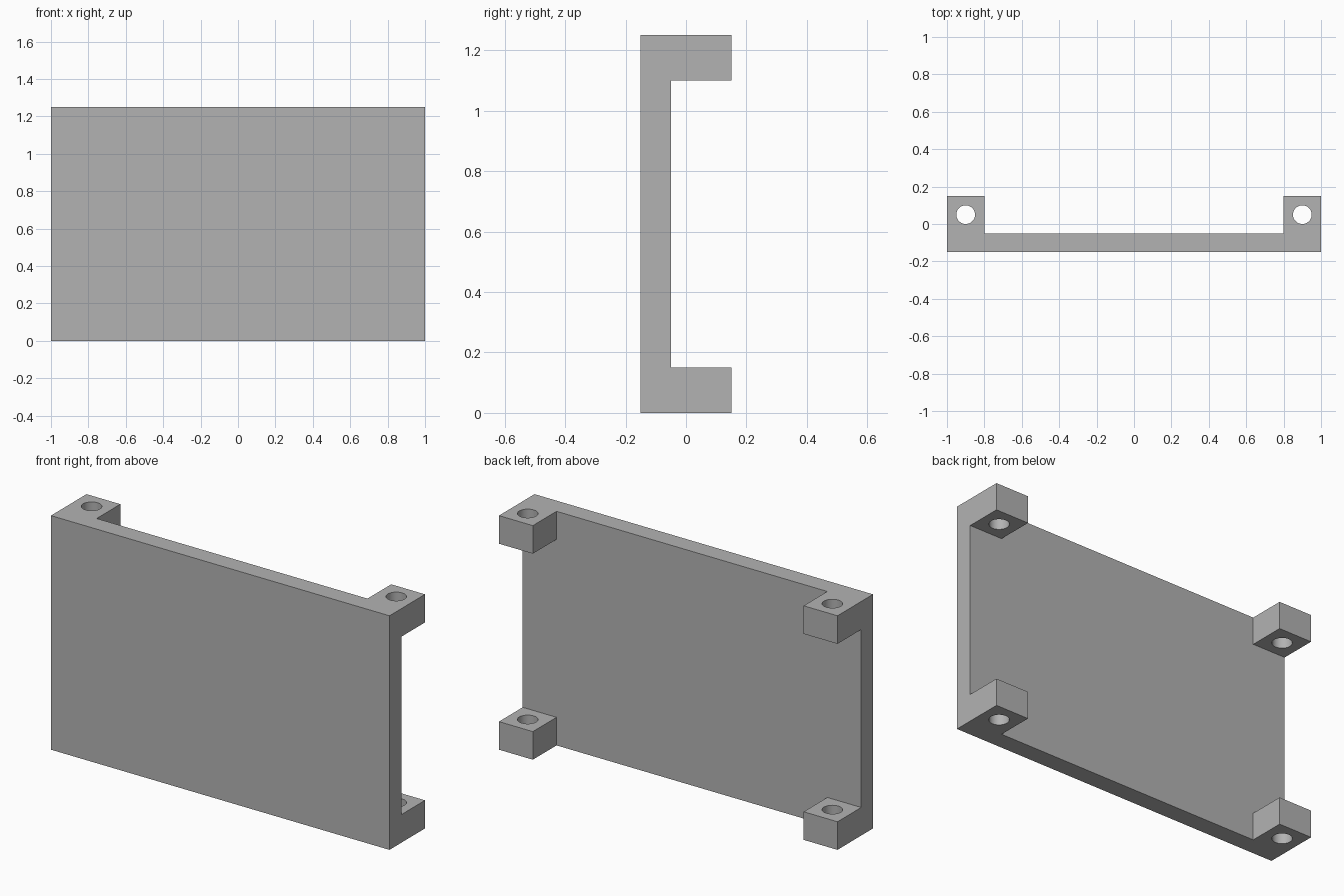
import bpy
import bmesh
import math

if "Cube" in bpy.data.objects:
    bpy.data.objects.remove(bpy.data.objects["Cube"], do_unlink=True)

WIDTH, HEIGHT = 2.0, 1.25
FRONT, BACK, LUG_BACK = -0.15, -0.05, 0.15
LUG_W, LUG_H = 0.2, 0.15
HOLE_R = 0.05

# Grey material
grey = bpy.data.materials.new("plain_grey")
grey.use_nodes = True
colour = (0.45, 0.45, 0.45, 1)
grey.diffuse_color = colour
grey.node_tree.nodes["Principled BSDF"].inputs["Base Color"].default_value = colour


def make_object(name, bm):
    mesh = bpy.data.meshes.new(name)
    bm.to_mesh(mesh)
    bm.free()
    mesh.materials.append(grey)
    obj = bpy.data.objects.new(name, mesh)
    bpy.context.collection.objects.link(obj)
    return obj


# Flat panel
bm = bmesh.new()
bmesh.ops.create_cube(bm, size=1)
bmesh.ops.scale(bm, vec=(WIDTH, BACK - FRONT, HEIGHT), verts=bm.verts)
bmesh.ops.translate(bm, vec=(0, (FRONT + BACK) / 2, HEIGHT / 2), verts=bm.verts)

# Corner lugs, pulled out of the panel's back corners
lug_x = WIDTH / 2 - LUG_W
cuts = [((x, 0, 0), (1, 0, 0)) for x in (-lug_x, lug_x)]
cuts += [((0, 0, z), (0, 0, 1)) for z in (LUG_H, HEIGHT - LUG_H)]
for point, normal in cuts:
    bmesh.ops.bisect_plane(bm, geom=bm.verts[:] + bm.edges[:] + bm.faces[:],
                           plane_co=point, plane_no=normal)
bm.normal_update()
corners = []
for face in bm.faces:
    c = face.calc_center_median()
    if face.normal.y > 0.9 and abs(c.x) > lug_x and abs(c.z - HEIGHT / 2) > HEIGHT / 2 - LUG_H:
        corners.append(face)
for face in corners:
    new = bmesh.ops.extrude_discrete_faces(bm, faces=[face])["faces"]
    bmesh.ops.translate(bm, vec=(0, LUG_BACK - BACK, 0), verts=new[0].verts)
bmesh.ops.recalc_face_normals(bm, faces=bm.faces)
bmesh.ops.dissolve_limit(bm, angle_limit=math.radians(1), verts=bm.verts, edges=bm.edges)
panel = make_object("panel_with_corner_lugs", bm)

# Screw holes running vertically through the lugs
bm = bmesh.new()
for x in (-1, 1):
    for z in (LUG_H / 2, HEIGHT - LUG_H / 2):
        rod = bmesh.ops.create_cone(bm, cap_ends=True, segments=32, radius1=HOLE_R,
                                    radius2=HOLE_R, depth=LUG_H * 1.5)
        bmesh.ops.translate(bm, vec=(x * (WIDTH - LUG_W) / 2, HOLE_R, z), verts=rod["verts"])
cutter = make_object("hole_cutter", bm)
cutter.hide_render = True

bpy.ops.object.select_all(action="DESELECT")
panel.select_set(True)
bpy.context.view_layer.objects.active = panel
holes = panel.modifiers.new("screw_holes", "BOOLEAN")
holes.operation = "DIFFERENCE"
holes.solver = "EXACT"
holes.object = cutter
bpy.ops.object.modifier_apply(modifier=holes.name)
bpy.data.objects.remove(cutter, do_unlink=True)
bpy.ops.object.shade_smooth_by_angle(angle=math.radians(30))
